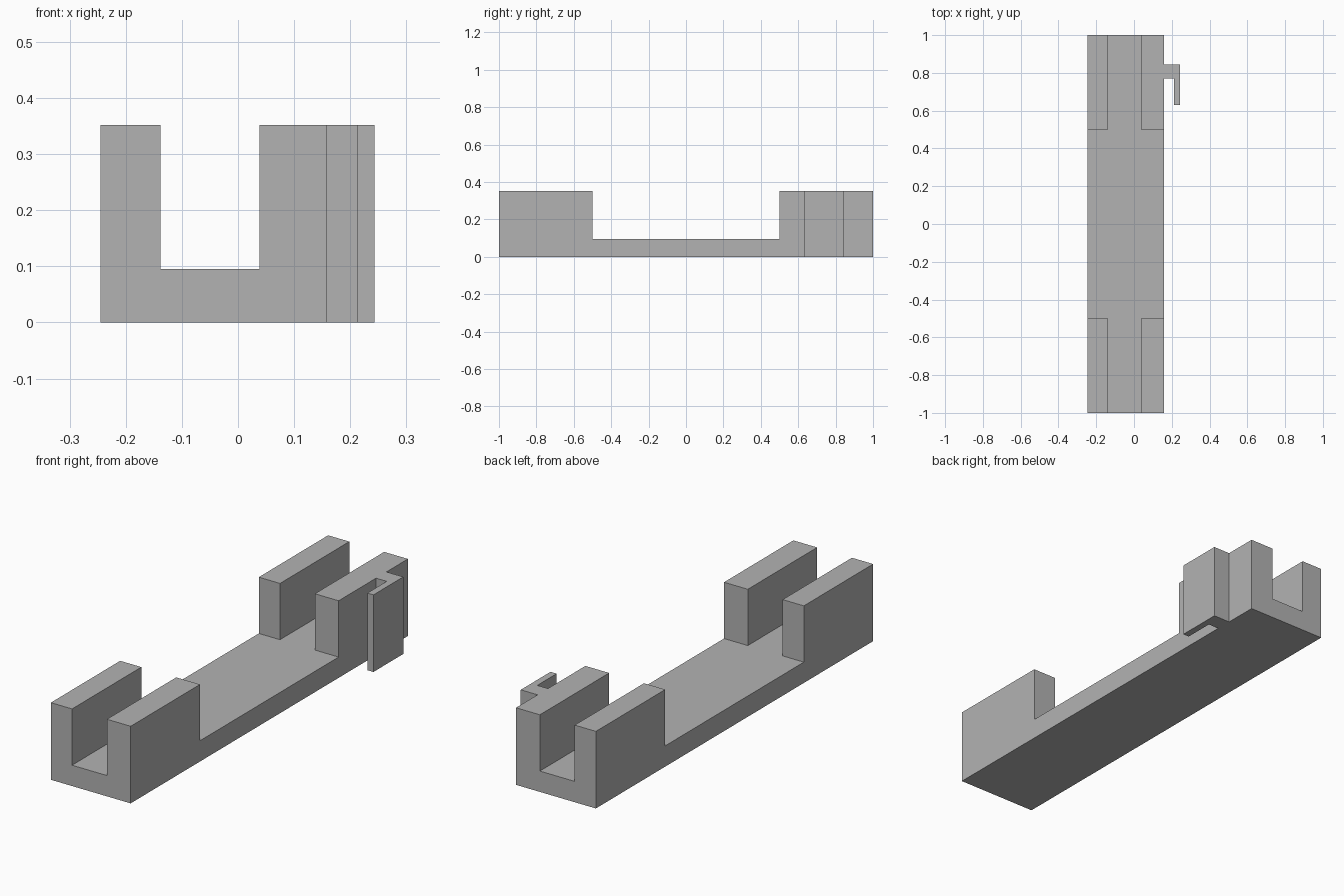
import bpy
import bmesh

if "Cube" in bpy.data.objects:
    bpy.data.objects.remove(bpy.data.objects["Cube"], do_unlink=True)

HEIGHT, FLOOR = 0.352, 0.095
LEFT, RIGHT = 0.158, -0.245          # body sides
SLOT_LEFT, SLOT_RIGHT = 0.038, -0.138  # channel sides
GAP = 0.5                            # half length of the open middle

grey = bpy.data.materials.new("plain grey")
grey.use_nodes = True
colour = (0.45, 0.45, 0.45, 1)
grey.diffuse_color = colour
grey.node_tree.nodes["Principled BSDF"].inputs["Base Color"].default_value = colour


def prism(name, outline, low, high):
    """Extrude a plan outline from low to high."""
    bm = bmesh.new()
    base = bm.faces.new([bm.verts.new((x, y, low)) for x, y in outline])
    top = bmesh.ops.extrude_face_region(bm, geom=[base])
    verts = [v for v in top["geom"] if isinstance(v, bmesh.types.BMVert)]
    bmesh.ops.translate(bm, verts=verts, vec=(0, 0, high - low))
    bmesh.ops.recalc_face_normals(bm, faces=bm.faces)
    mesh = bpy.data.meshes.new(name)
    bm.to_mesh(mesh)
    bm.free()
    mesh.materials.append(grey)
    obj = bpy.data.objects.new(name, mesh)
    bpy.context.collection.objects.link(obj)
    return obj


def rectangle(x0, x1, y0, y1):
    return [(x0, y0), (x1, y0), (x1, y1), (x0, y1)]


# Long block with the hooked side clip in its plan outline
body = prism("channel_body_with_clip", [
    (RIGHT, -1), (LEFT, -1),
    (LEFT, 0.77), (0.212, 0.77), (0.212, 0.63), (0.243, 0.63),
    (0.243, 0.845), (LEFT, 0.845),
    (LEFT, 1), (RIGHT, 1)], 0, HEIGHT)

# Cross-shaped cutter: lengthwise channel plus the open middle
cutter = prism("channel_cutter", [
    (SLOT_RIGHT, -1.1), (SLOT_LEFT, -1.1), (SLOT_LEFT, -GAP), (0.3, -GAP),
    (0.3, GAP), (SLOT_LEFT, GAP), (SLOT_LEFT, 1.1), (SLOT_RIGHT, 1.1),
    (SLOT_RIGHT, GAP), (-0.3, GAP), (-0.3, -GAP), (SLOT_RIGHT, -GAP)], FLOOR, 0.5)
cutter.hide_render = True

cut = body.modifiers.new("cut_channel", "BOOLEAN")
cut.operation = "DIFFERENCE"
cut.solver = "EXACT"
cut.object = cutter
bpy.context.view_layer.objects.active = body
bpy.ops.object.modifier_apply(modifier=cut.name)
bpy.data.objects.remove(cutter, do_unlink=True)
